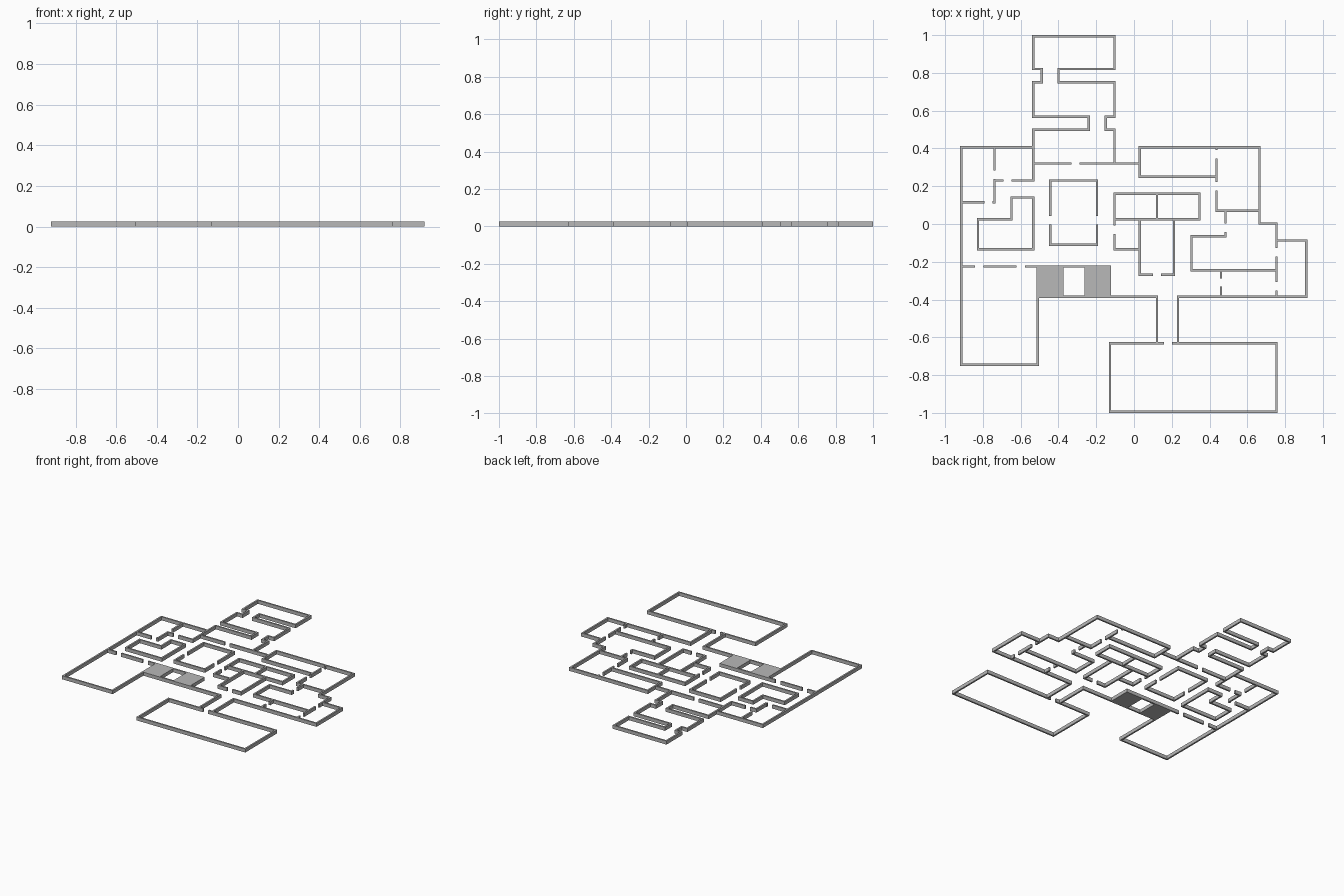
import bpy
import bmesh

cube = bpy.data.objects.get("Cube")
if cube:
    bpy.data.objects.remove(cube, do_unlink=True)

HEIGHT = 0.026
HALF = 0.006       # half of the wall thickness
DOOR = 0.022       # half of a doorway's width

# Grid lines of the plan: capital letters run west to east, small ones north to south
COLUMNS = dict(zip("ABCDEFGHIJKLMNOPQRSTUVWXYZ", (
    -.914, -.826, -.738, -.648, -.534, -.51, -.489, -.444, -.4, -.24, -.196, -.15, -.127,
    -.103, .03, .122, .212, .233, .304, .347, .437, .46, .485, .664, .754, .912)))
ROWS = dict(zip("abcdefghijklmnopqrstuvwxyz", (
    .994, .82, .75, .568, .499, .407, .32, .25, .23, .16, .14, .115, .07,
    .025, .003, -.065, -.087, -.11, -.133, -.225, -.245, -.268, -.385, -.632, -.745, -.994)))

# Doorways: grid line and the position along it
DOORS = {
    "g": [-.31], "i": [-.67], "l": [-.77], "t": [-.82, -.6], "v": [.122], "x": [.18],
    "C": [.26], "H": [.02], "K": [.02], "N": [-.03], "U": [.37, .2],
    "W": [-.02], "V": [-.31], "Y": [-.15, -.33],
}

# Walls as paths over grid crossings; commas start a new run
WALLS = {
    "north_rooms_east_wall": "Ea Na Nb Ib Ic Nc Nd Ld Le Ne Ng",
    "north_rooms_west_wall": "Ea Eb Gb Gc Ec Ed Jd Je Ee Ei",
    "north_corridor_wall": "Eg Og",
    "northwest_rooms": "Ef Af Al, Cf Cl Al, Ci Ei",
    "northeast_rooms": "Xf Of Oh Uh, Uf Um Xm, Xf Xo Yo",
    "east_rooms": "Wm Wp Sp Su Yu, Vu Vw, Yo Yw",
    "east_closet": "Yq Zq Zw Rw",
    "west_inner_room": "Bn Dn Dk Ek Es Bs Bn",
    "courtyard_room": "Hi Ki Kr Hr Hi",
    "central_rooms": "Nj Tj Tn Nn, Pj Pn, Nj Ns Os",
    "central_long_room": "On Ov Qv Qn",
    "southwest_hall": "Al Ay Fy Fw, At Ft",
    "south_corridor_wall": "Ft Mt, Fw Pw Px, Rw Rx",
    "south_hall": "Mx Yx Yz Mz Mx",
}

stone = bpy.data.materials.new("wall_grey")
stone.use_nodes = True
stone.diffuse_color = (0.48, 0.48, 0.48, 1)
stone.node_tree.nodes["Principled BSDF"].inputs["Base Color"].default_value = (0.48, 0.48, 0.48, 1)


def add_box(bm, x0, x1, y0, y1):
    """Add one full-height box to the mesh."""
    for v in bmesh.ops.create_cube(bm, size=1)["verts"]:
        v.co = (x1 if v.co.x > 0 else x0,
                y1 if v.co.y > 0 else y0,
                HEIGHT if v.co.z > 0 else 0)


def finish(bm, name):
    mesh = bpy.data.meshes.new(name)
    bm.to_mesh(mesh)
    bm.free()
    mesh.materials.append(stone)
    bpy.context.collection.objects.link(bpy.data.objects.new(name, mesh))


def add_wall(bm, start, end):
    """Add a straight wall between two crossings, broken at its doorways."""
    along_y = start[0] == end[0]
    line = start[0] if along_y else start[1]
    centre = COLUMNS[line] if along_y else ROWS[line]
    lines, index = (ROWS, 1) if along_y else (COLUMNS, 0)
    low, high = sorted((lines[start[index]], lines[end[index]]))
    cuts = [low - HALF]
    for door in sorted(DOORS.get(line, [])):
        if low < door < high:
            cuts += [door - DOOR, door + DOOR]
    cuts.append(high + HALF)
    for a, b in zip(cuts[::2], cuts[1::2]):
        if along_y:
            add_box(bm, centre - HALF, centre + HALF, a, b)
        else:
            add_box(bm, a, b, centre - HALF, centre + HALF)


# Walls of every room
for name, runs in WALLS.items():
    bm = bmesh.new()
    for run in runs.split(","):
        path = run.split()
        for start, end in zip(path, path[1:]):
            add_wall(bm, start, end)
    finish(bm, name)

# Solid blocks either side of the entrance
for name, west, east in (("entrance_block_west", -.516, -.372),
                         ("entrance_block_east", -.262, -.121)):
    bm = bmesh.new()
    add_box(bm, west, east, ROWS["w"] - HALF, ROWS["t"] + HALF)
    finish(bm, name)
